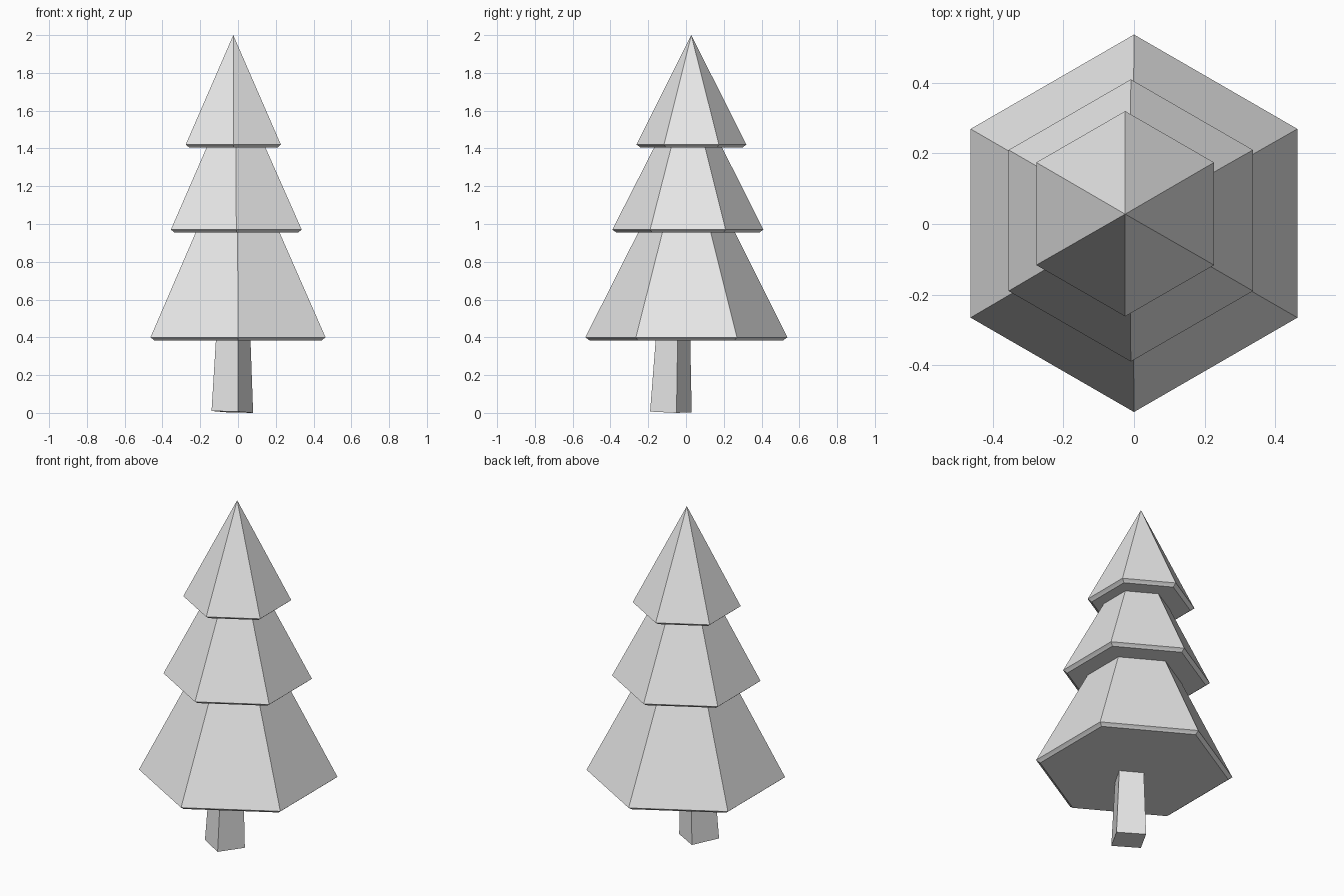
import bpy, bmesh, math

cube = bpy.data.objects.get("Cube")
if cube:
    bpy.data.objects.remove(cube)

# Single flat grey
grey = bpy.data.materials.new("light grey")
grey.use_nodes = True
colour = (0.8, 0.8, 0.8, 1)
grey.diffuse_color = colour
grey.node_tree.nodes["Principled BSDF"].inputs["Base Color"].default_value = colour


def ring(bm, sides, centre, radius, turn):
    x, y, z = centre
    angles = [turn + math.tau * i / sides for i in range(sides)]
    return [bm.verts.new((x + radius * math.cos(a), y + radius * math.sin(a), z)) for a in angles]


def bridge(bm, low, high):
    n = len(low)
    for i in range(n):
        j = (i + 1) % n
        bm.faces.new((low[i], low[j], high[j], high[i]))


def finish(bm, name):
    bmesh.ops.recalc_face_normals(bm, faces=bm.faces[:])
    mesh = bpy.data.meshes.new(name)
    bm.to_mesh(mesh)
    bm.free()
    mesh.materials.append(grey)
    bpy.context.collection.objects.link(bpy.data.objects.new(name, mesh))


def foliage(name, x, y, z, radius, apex):
    """Six-sided cone with a thin stepped lip under its widest edge."""
    bm = bmesh.new()
    turn = math.pi / 6
    lip = [(0.022, 0.016), (0.012, 0.008), (0, 0)]  # inset, drop
    rings = [ring(bm, 6, (x, y, z - drop), radius - inset, turn) for inset, drop in lip]
    bm.faces.new(rings[0])
    for low, high in zip(rings, rings[1:]):
        bridge(bm, low, high)
    tip = bm.verts.new(apex)
    rim = rings[-1]
    for i in range(6):
        bm.faces.new((rim[i], rim[(i + 1) % 6], tip))
    finish(bm, name)


# Three stacked tiers, drifting slightly off centre towards the top
foliage("lower_foliage", 0, 0.002, 0.40, 0.535, (-0.004, 0.004, 1.465))
foliage("middle_foliage", -0.009, 0.01, 0.97, 0.40, (-0.012, 0.012, 1.76))
foliage("upper_foliage", -0.025, 0.029, 1.42, 0.291, (-0.025, 0.028, 2.0))

# Tapered square trunk, leaning slightly, with a tilted foot
bm = bmesh.new()
turn = math.radians(-75)
foot = ring(bm, 4, (-0.03, -0.08, 0), 0.114, turn)
for v, lift in zip(foot, (0.007, 0, 0.003, 0.01)):
    v.co.z = lift
head = ring(bm, 4, (-0.025, -0.068, 0.42), 0.093, turn)
bridge(bm, foot, head)
bm.faces.new(foot)
bm.faces.new(head)
finish(bm, "trunk")
